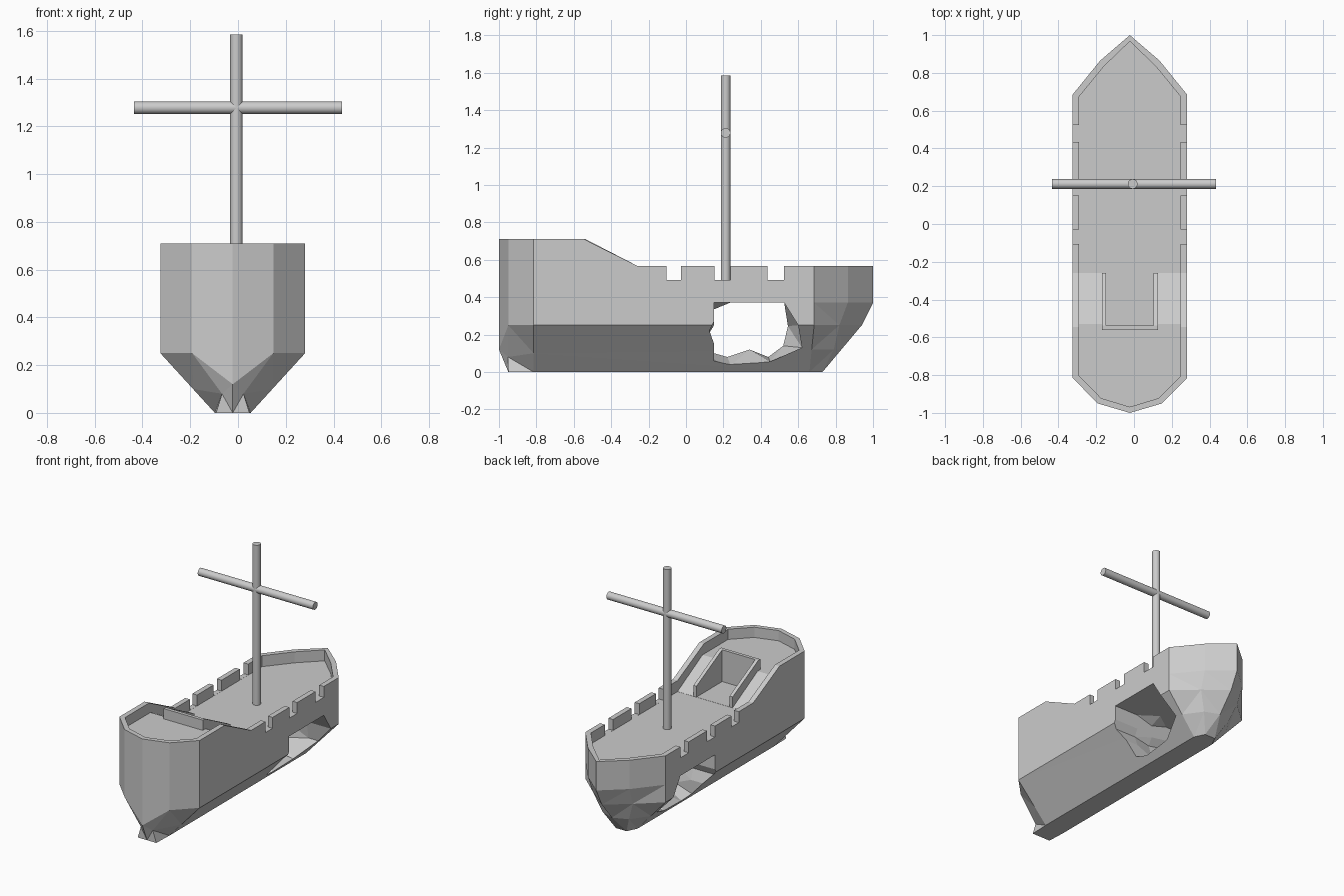
import bpy, bmesh
from math import pi

if "Cube" in bpy.data.objects:
    bpy.data.objects.remove(bpy.data.objects["Cube"])

CX = -0.022  # hull centreline


def make(name, verts, faces):
    me = bpy.data.meshes.new(name)
    me.from_pydata(verts, [], faces)
    bm = bmesh.new()
    bm.from_mesh(me)
    bmesh.ops.remove_doubles(bm, verts=bm.verts, dist=1e-5)
    bmesh.ops.triangulate(bm, faces=[f for f in bm.faces if len(f.verts) == 4])
    bmesh.ops.recalc_face_normals(bm, faces=bm.faces)
    bm.to_mesh(me)
    bm.free()
    ob = bpy.data.objects.new(name, me)
    bpy.context.collection.objects.link(ob)
    return ob


def loft(name, rings):
    """Skin equal-length rings and cap both ends."""
    n = len(rings[0])
    verts = [p for r in rings for p in r]
    faces = [list(range(n)), list(range(len(verts) - n, len(verts)))]
    for k in range(len(rings) - 1):
        for i in range(n):
            j = (i + 1) % n
            faces.append([k*n + i, k*n + j, (k+1)*n + j, (k+1)*n + i])
    return make(name, verts, faces)


def mirror_ring(half):
    """Half ring bow to stern (ends on centreline) -> full ring."""
    pts = half + [(-x, y, z) for x, y, z in half[-2:0:-1]]
    return [(x + CX, y, z) for x, y, z in pts]


def side_profile(name, yz, x0, x1):
    return loft(name, [[(CX + x, y, z) for y, z in yz] for x in (x0, x1)])


def boolean(ob, cutter, op='DIFFERENCE'):
    m = ob.modifiers.new(op.title(), 'BOOLEAN')
    m.operation, m.object, m.solver = op, cutter, 'EXACT'
    bpy.context.view_layer.objects.active = ob
    bpy.ops.object.modifier_apply(modifier=m.name)
    bpy.data.objects.remove(cutter, do_unlink=True)


# Plan outlines, bow tip to stern
OUTER = [(0, 1), (.157, .865), (.303, .685), (.303, -.815), (.17, -.95), (0, -1)]
INNER = [(0, .967), (.137, .835), (.268, .675), (.268, -.805), (.152, -.922), (0, -.968)]


def level(outline, z):
    return mirror_ring([(x, y, z) for x, y in outline])


# Hull, from keel through chine to bulwark
keel = mirror_ring([(0, .73, 0), (.04, .73, 0), (.075, .66, 0),
                    (.075, -.815, 0), (.07, -.95, 0), (0, -.95, 0)])
bilge = mirror_ring([(0, .831, .12), (.1, .79, .12), (.184, .672, .12),
                     (.166, -.815, .1), (.045, -.952, .08), (0, -1, .12)])
chine = mirror_ring([(0, .94, .25), (.15, .82, .25), (.303, .685, .25),
                     (.303, -.815, .25), (.17, -.95, .25), (0, -1, .25)])
hull = loft("hull", [keel, bilge, chine, level(OUTER, .37), level(OUTER, .9)])

# Main deck well
boolean(hull, loft("deck_well", [level(INNER, .492), level(INNER, 1.2)]))

# Sheer line with three gun notches each side
sheer = [(-1.2, .71), (-.545, .71), (-.26, .567)]
for a, b in ((-.105, -.028), (.152, .237), (.435, .525)):
    sheer += [(a, .567), (a, .4925), (b, .4925), (b, .567)]
sheer += [(1.2, .567), (1.2, 1.3), (-1.2, 1.3)]
boolean(hull, side_profile("sheer_cut", sheer, -1, 1))

# Ragged breach right through the hull, narrowest at the middle
rim = [(.15, .37), (.235, .37), (.525, .37), (.60, .25), (.62, .13), (.45, .055),
       (.24, .035), (.15, .06), (.15, .15), (.125, .22), (.15, .27)]
mid = [(.15, .335), (.235, .37), (.525, .37), (.545, .245), (.52, .14), (.44, .08),
       (.34, .12), (.22, .08), (.15, .1), (.12, .2), (.15, .25)]
boolean(hull, loft("breach", [[(CX + x, y, z) for y, z in p] for x, p in
                              ((-.4, rim), (-.12, rim), (0, mid), (.12, rim), (.4, rim))]))

# Raised stern deck with sloping front and a central alcove
stern = side_profile("stern_deck", [(-1.1, .485), (-1.1, .64), (-.53, .64),
                                    (-.26, .493), (-.26, .485)], -.5, .5)
boolean(stern, loft("stern_trim", [level(INNER, .4), level(INNER, 1)]), 'INTERSECT')
boolean(stern, side_profile("alcove", [(-.537, .493), (-.537, .8), (-.2, .8), (-.2, .493)],
                            -.125, .125))

# Alcove railings
rail = [(-.56, .49), (-.56, .71), (-.537, .71), (-.26, .567), (-.26, .49)]
for name, a, b in (("left_rail", -.148, -.125), ("right_rail", .125, .148)):
    side_profile(name, rail, a, b)
side_profile("back_rail", [(-.56, .49), (-.56, .71), (-.537, .71), (-.537, .49)], -.125, .125)


# Mast and yard
def pole(name, length, loc, rot):
    bpy.ops.mesh.primitive_cylinder_add(vertices=16, radius=.026, depth=length,
                                        location=loc, rotation=rot)
    ob = bpy.context.object
    ob.name = name
    bpy.ops.object.shade_smooth_by_angle()


pole("mast", 1.095, (-.007, .212, 1.0375), (0, 0, 0))
pole("yard", .87, (0, .212, 1.278), (0, pi / 2, 0))
